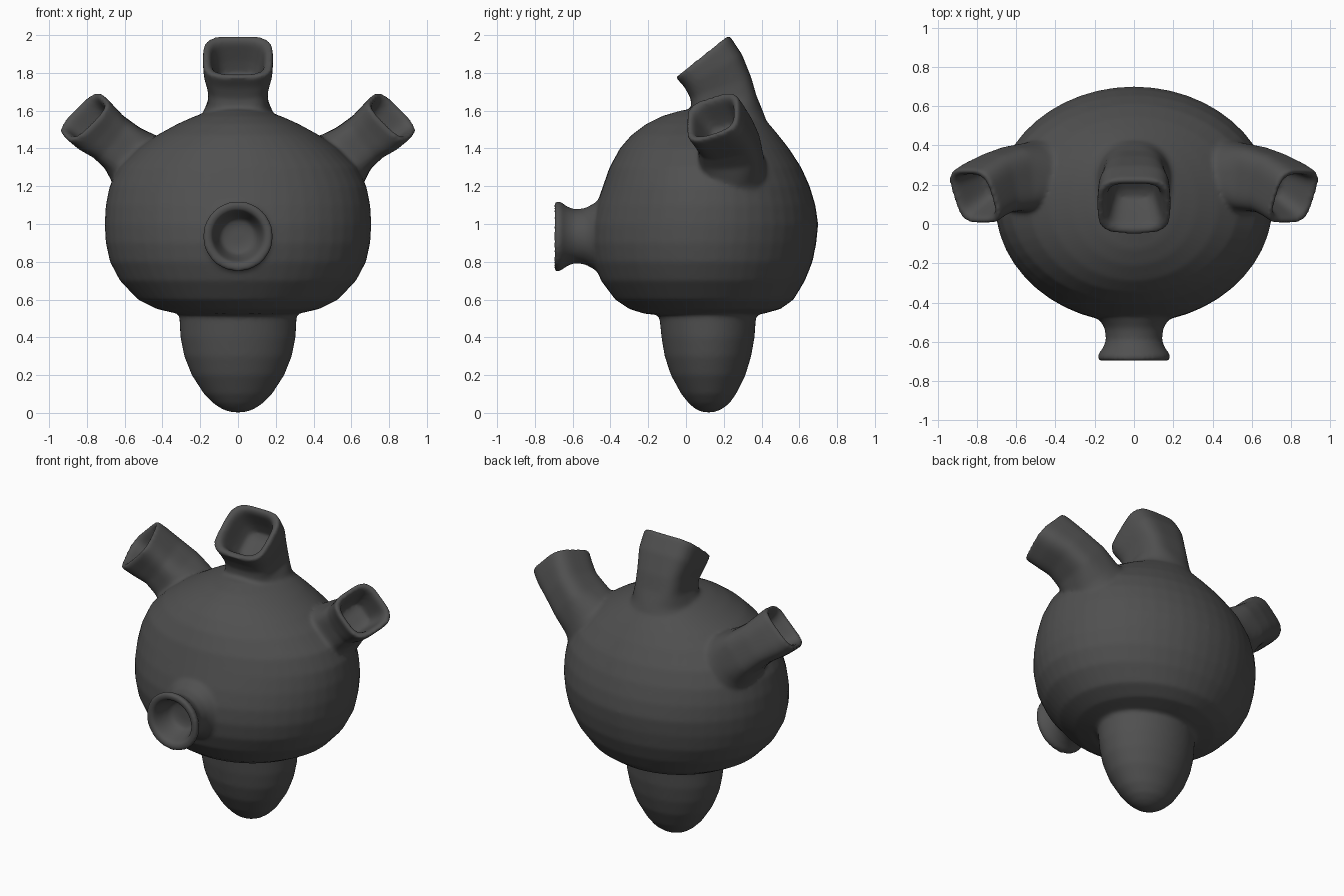
import bpy, math
from mathutils import Vector

if "Cube" in bpy.data.objects:
    bpy.data.objects.remove(bpy.data.objects["Cube"])

SIDES = 48
grey = bpy.data.materials.new("charcoal")
grey.diffuse_color = (0.08, 0.08, 0.08, 1)
grey.use_nodes = True
grey.node_tree.nodes["Principled BSDF"].inputs["Base Color"].default_value = grey.diffuse_color


def ring(c, u, v, a, b, power=2.0):
    """Superellipse loop round c, half sizes a along u and b along v."""
    pts = []
    for i in range(SIDES):
        t = 2 * math.pi * i / SIDES
        cs, sn = math.cos(t), math.sin(t)
        x = math.copysign(abs(cs) ** (2 / power), cs) * a
        y = math.copysign(abs(sn) ** (2 / power), sn) * b
        pts.append(Vector(c) + u * x + v * y)
    return pts


def loft(name, rings):
    """Closed skin through a list of rings, capped at both ends."""
    verts = [p for r in rings for p in r]
    faces = [tuple(reversed(range(SIDES)))]
    for k in range(len(rings) - 1):
        for i in range(SIDES):
            j = (i + 1) % SIDES
            o, n = k * SIDES, (k + 1) * SIDES
            faces.append((o + i, o + j, n + j, n + i))
    faces.append(tuple(range(len(verts) - SIDES, len(verts))))
    me = bpy.data.meshes.new(name)
    me.from_pydata(verts, [], faces)
    me.materials.append(grey)
    ob = bpy.data.objects.new(name, me)
    bpy.context.collection.objects.link(ob)
    return ob


def upright(name, rows):
    """Loft of level ellipses; each row is z, half width, y front, y back."""
    X, Y = Vector((1, 0, 0)), Vector((0, 1, 0))
    return loft(name, [ring((0, (f + b) / 2, z), X, Y, w, (b - f) / 2) for z, w, f, b in rows])


def spout(name, path, normal, u, power, depth, hole):
    """Hollow tube; path rows are centre, half size along u, half size across."""
    cs = [Vector(p[0]) for p in path]
    normal = Vector(normal).normalized()
    rings = []
    for i, (c, a, b) in enumerate(path):
        d = (cs[min(i + 1, len(cs) - 1)] - cs[max(i - 1, 0)]).normalized()
        if i == len(path) - 1:
            d = normal
        v = d.cross(Vector(u)).normalized()
        rings.append(ring(c, v.cross(d), v, a, b, power if i > 1 else 2.2))
    c, a, b = cs[-1], path[-1][1], path[-1][2]
    v = normal.cross(Vector(u)).normalized()
    # rounded lip, then the inner wall and floor
    for s, z in ((0.94, 0.008), (hole + 0.06, 0.0), (hole, -0.025),
                 (hole * 0.86, -depth * 0.6), (hole * 0.72, -depth * 0.92), (hole * 0.4, -depth)):
        rings.append(ring(c + normal * z, v.cross(normal), v, a * s, b * s, power))
    return loft(name, rings)


# round body
parts = [upright("body", [
    (0.515, 0.20, -0.10, 0.32), (0.525, 0.32, -0.22, 0.41), (0.55, 0.43, -0.30, 0.50),
    (0.60, 0.53, -0.375, 0.57), (0.70, 0.625, -0.45, 0.63), (0.80, 0.678, -0.49, 0.67),
    (0.90, 0.70, -0.505, 0.69), (1.0, 0.706, -0.50, 0.70), (1.1, 0.70, -0.475, 0.685),
    (1.2, 0.68, -0.44, 0.655), (1.3, 0.63, -0.405, 0.61), (1.4, 0.53, -0.35, 0.545),
    (1.47, 0.43, -0.29, 0.49), (1.53, 0.32, -0.21, 0.44), (1.57, 0.23, -0.13, 0.40),
    (1.60, 0.14, -0.03, 0.35), (1.615, 0.05, 0.08, 0.26)])]

# rounded foot
parts.append(upright("foot", [
    (0.003, 0.035, 0.09, 0.15), (0.02, 0.085, 0.05, 0.19), (0.05, 0.13, 0.015, 0.23),
    (0.1, 0.18, -0.025, 0.265), (0.2, 0.245, -0.08, 0.315), (0.3, 0.285, -0.113, 0.345),
    (0.4, 0.305, -0.13, 0.363), (0.5, 0.31, -0.14, 0.37), (0.56, 0.32, -0.15, 0.38),
    (0.65, 0.32, -0.15, 0.38)]))

# round front spout
parts.append(spout("front_spout", [
    ((0, -0.38, 0.935), 0.22, 0.22), ((0, -0.47, 0.935), 0.185, 0.185),
    ((0, -0.53, 0.935), 0.15, 0.15), ((0, -0.59, 0.935), 0.142, 0.142),
    ((0, -0.635, 0.935), 0.16, 0.16), ((0, -0.665, 0.935), 0.185, 0.185),
    ((0, -0.692, 0.935), 0.186, 0.186)], (0, -1, 0), (1, 0, 0), 2.0, 0.14, 0.7))

# square top spout, bent forward
parts.append(spout("top_spout", [
    ((0, 0.21, 1.48), 0.24, 0.24), ((0, 0.21, 1.58), 0.19, 0.20),
    ((0, 0.20, 1.65), 0.158, 0.175), ((0, 0.185, 1.72), 0.16, 0.17),
    ((0, 0.145, 1.81), 0.182, 0.175), ((0, 0.09, 1.885), 0.187, 0.18)],
    (0, -0.62, 0.78), (1, 0, 0), 3.6, 0.2, 0.74))

# matching side spouts
for side, name in ((1, "right_spout"), (-1, "left_spout")):
    path = [((0.42, 0.23, 1.22), 0.24, 0.22), ((0.53, 0.235, 1.325), 0.18, 0.18),
            ((0.61, 0.23, 1.40), 0.142, 0.165), ((0.69, 0.21, 1.465), 0.135, 0.155),
            ((0.76, 0.175, 1.52), 0.148, 0.152), ((0.812, 0.14, 1.567), 0.152, 0.152)]
    path = [((c[0] * side, c[1], c[2]), a, b) for c, a, b in path]
    parts.append(spout(name, path, (0.65 * side, -0.4, 0.65), (-0.707 * side, 0, 0.707),
                       3.6, 0.18, 0.74))

# fuse the parts into one smooth skin
bpy.ops.object.select_all(action='DESELECT')
for p in parts:
    p.select_set(True)
bpy.context.view_layer.objects.active = parts[0]
bpy.ops.object.join()
body = bpy.context.object
body.name = "body_with_spouts_and_foot"
rm = body.modifiers.new("fuse", 'REMESH')
rm.mode = 'VOXEL'
rm.voxel_size = 0.0125
rm.use_smooth_shade = True
sm = body.modifiers.new("soften", 'SMOOTH')
sm.factor = 0.5
sm.iterations = 8
